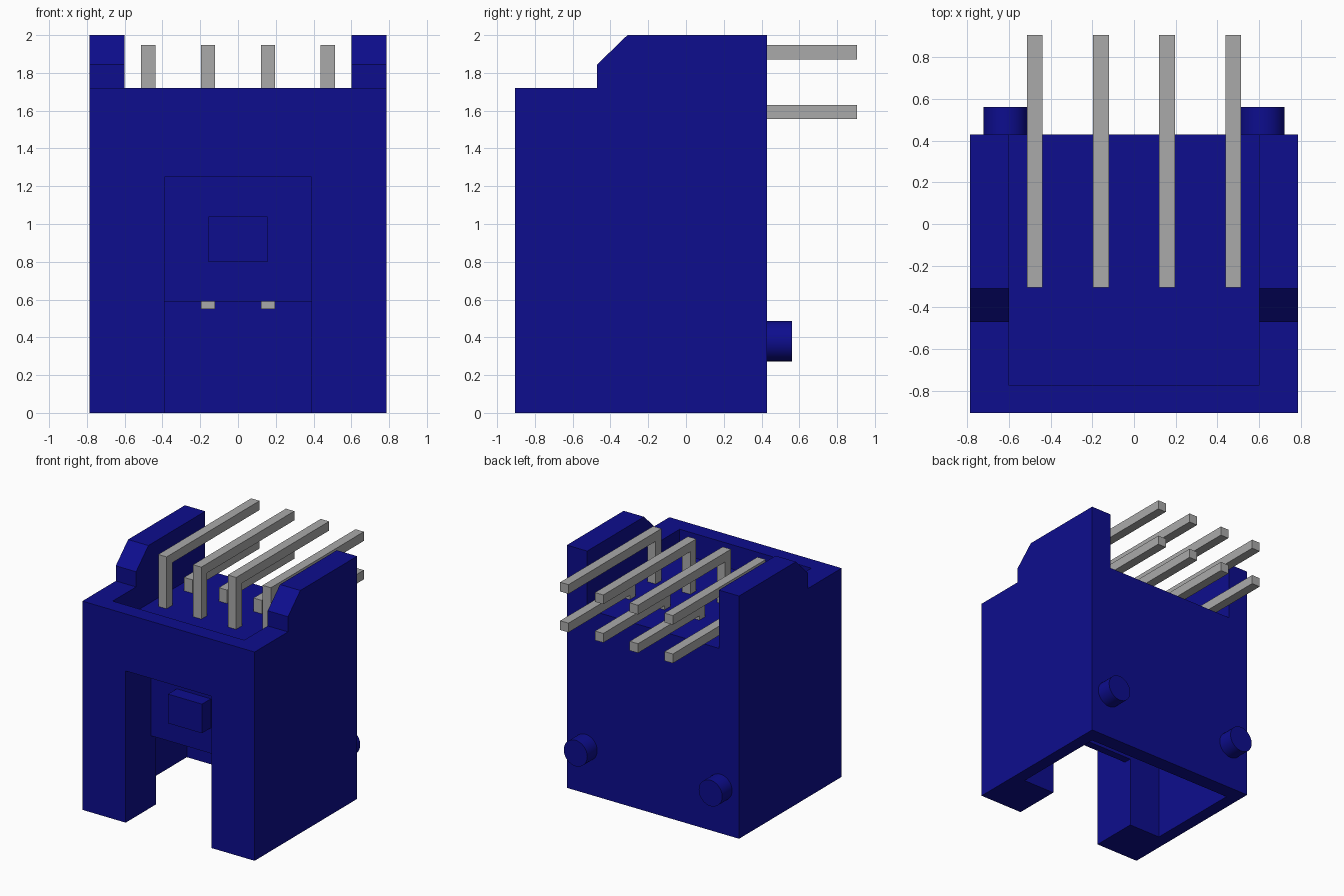
import bpy, bmesh, math

cube = bpy.data.objects.get("Cube")
if cube:
    bpy.data.objects.remove(cube, do_unlink=True)


def material(name, rgb):
    m = bpy.data.materials.new(name)
    m.use_nodes = True
    m.diffuse_color = (*rgb, 1)
    m.node_tree.nodes["Principled BSDF"].inputs["Base Color"].default_value = (*rgb, 1)
    return m


BLUE = material("dark blue plastic", (0.004, 0.004, 0.27))
GREY = material("grey metal", (0.40, 0.40, 0.40))


def prism(name, x0, x1, profile, mat):
    """Extrude a (y, z) profile along x from x0 to x1."""
    bm = bmesh.new()
    face = bm.faces.new([bm.verts.new((x0, y, z)) for y, z in profile])
    new = bmesh.ops.extrude_face_region(bm, geom=[face])["geom"]
    bmesh.ops.translate(bm, vec=(x1 - x0, 0, 0),
                        verts=[v for v in new if isinstance(v, bmesh.types.BMVert)])
    bmesh.ops.recalc_face_normals(bm, faces=bm.faces)
    me = bpy.data.meshes.new(name)
    bm.to_mesh(me)
    bm.free()
    me.materials.append(mat)
    ob = bpy.data.objects.new(name, me)
    bpy.context.collection.objects.link(ob)
    return ob


def rect(y0, y1, z0, z1):
    return [(y0, z0), (y1, z0), (y1, z1), (y0, z1)]


def cut(target, cutter):
    mod = target.modifiers.new("cut", "BOOLEAN")
    mod.operation, mod.solver, mod.object = "DIFFERENCE", "EXACT", cutter
    bpy.context.view_layer.objects.active = target
    bpy.ops.object.modifier_apply(modifier=mod.name)
    bpy.data.objects.remove(cutter, do_unlink=True)


# Housing: side outline with raised, chamfered rear walls
housing = prism("housing", -0.785, 0.785, [
    (-0.905, 0), (0.43, 0), (0.43, 2), (-0.31, 2),
    (-0.47, 1.845), (-0.47, 1.72), (-0.905, 1.72)], BLUE)
# Top pocket, open at the back
cut(housing, prism("pocket_cutter", -0.6, 0.6, rect(-0.775, 0.6, 1.52, 2.2), BLUE))
# Socket, open at the bottom
cut(housing, prism("socket_cutter", -0.68, 0.68, rect(-0.51, 0.305, -0.2, 1.25), BLUE))
# Front notch, leaving a thin web above the lower opening
cut(housing, prism("notch_cutter", -0.39, 0.39, [
    (-1.1, -0.2), (-0.4, -0.2), (-0.4, 0.59), (-0.575, 0.59),
    (-0.575, 1.25), (-1.1, 1.25)], BLUE))

# Latch bump on the web
prism("latch_bump", -0.155, 0.155, rect(-0.69, -0.56, 0.80, 1.04), BLUE)

# Round locating pegs on the back
for side, x in (("left", 0.615), ("right", -0.615)):
    bpy.ops.mesh.primitive_cylinder_add(vertices=32, radius=0.107, depth=0.16,
                                        location=(x, 0.48, 0.38),
                                        rotation=(math.pi / 2, 0, 0))
    peg = bpy.context.object
    peg.name = side + "_peg"
    peg.data.materials.append(BLUE)
    bpy.ops.object.shade_smooth_by_angle(angle=math.radians(40))

# Two rows of four bent pins
T = 0.076
for row, y, z in (("upper", -0.305, 1.948), ("lower", 0.03, 1.631)):
    for i in range(4):
        x = (i - 1.5) * 0.317
        prism(f"{row}_pin_{i + 1}", x - T / 2, x + T / 2, [
            (y, 0.55), (y + T, 0.55), (y + T, z - T),
            (0.905, z - T), (0.905, z), (y, z)], GREY)
